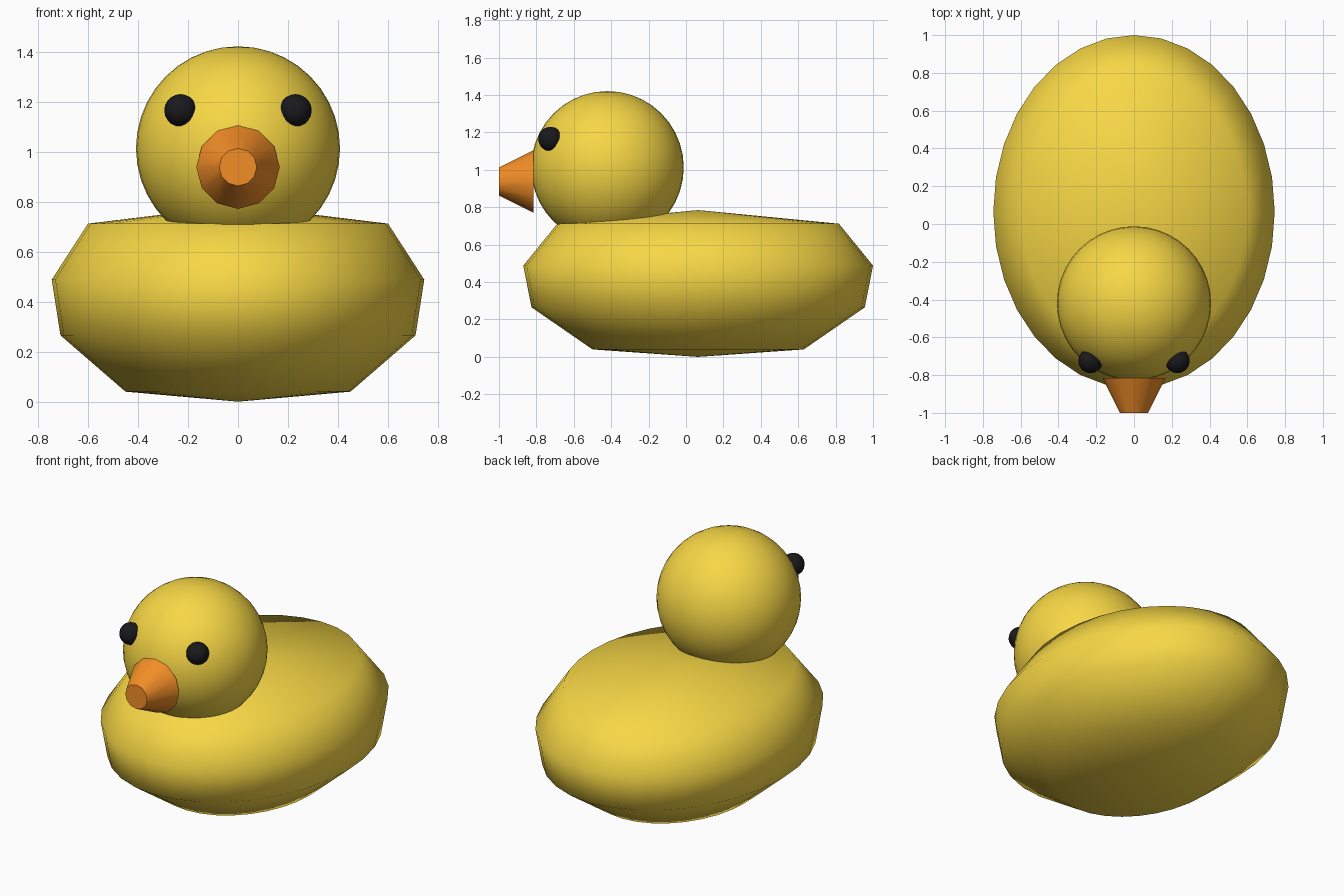
import bpy, bmesh
from math import pi, cos, sin

if "Cube" in bpy.data.objects:
    bpy.data.objects.remove(bpy.data.objects["Cube"])


def material(name, rgb):
    m = bpy.data.materials.new(name)
    m.diffuse_color = (*rgb, 1)
    m.use_nodes = True
    m.node_tree.nodes["Principled BSDF"].inputs["Base Color"].default_value = m.diffuse_color
    return m


YELLOW = material("yellow", (0.93, 0.68, 0.06))
ORANGE = material("orange", (0.9, 0.27, 0.02))
BLACK = material("black", (0.01, 0.01, 0.012))


def finish(ob, name, mat, angle):
    ob.name = name
    ob.data.materials.append(mat)
    bpy.ops.object.select_all(action='DESELECT')
    ob.select_set(True)
    bpy.context.view_layer.objects.active = ob
    bpy.ops.object.shade_smooth_by_angle(angle=angle)
    return ob


def sphere(name, loc, r, segs, rings, mat):
    bpy.ops.mesh.primitive_uv_sphere_add(segments=segs, ring_count=rings, radius=r, location=loc)
    return finish(bpy.context.object, name, mat, pi)


# Body: stack of elliptical rings closed by a shallow point at each end
SEGS, LENGTHEN, CENTRE_Y = 32, 1.255, 0.065
profile = [(0.45, 0.04), (0.71, 0.265), (0.745, 0.488), (0.60, 0.712)]
bm = bmesh.new()
rings = [[bm.verts.new((r * cos(2 * pi * i / SEGS),
                        CENTRE_Y + r * LENGTHEN * sin(2 * pi * i / SEGS), z))
          for i in range(SEGS)] for r, z in profile]
bottom = bm.verts.new((0, CENTRE_Y, 0))
top = bm.verts.new((0, CENTRE_Y, 0.785))
for i in range(SEGS):
    j = (i + 1) % SEGS
    for a, b in zip(rings, rings[1:]):
        bm.faces.new((a[i], a[j], b[j], b[i]))
    bm.faces.new((bottom, rings[0][j], rings[0][i]))
    bm.faces.new((top, rings[-1][i], rings[-1][j]))
mesh = bpy.data.meshes.new("body")
bm.to_mesh(mesh)
bm.free()
body = bpy.data.objects.new("body", mesh)
bpy.context.collection.objects.link(body)
finish(body, "body", YELLOW, pi)

# Head
sphere("head", (0, -0.42, 1.013), 0.408, 40, 20, YELLOW)

# Eyes, half sunk in the head
for side, x in (("left", 0.23), ("right", -0.23)):
    sphere(side + "_eye", (x, -0.725, 1.165), 0.065, 16, 10, BLACK)

# Beak: twelve-sided tapered cone pointing forward
bpy.ops.mesh.primitive_cone_add(vertices=12, radius1=0.167, radius2=0.075, depth=0.185,
                                location=(0, -0.9075, 0.938), rotation=(pi / 2, 0, 0))
finish(bpy.context.object, "beak", ORANGE, pi / 5)
